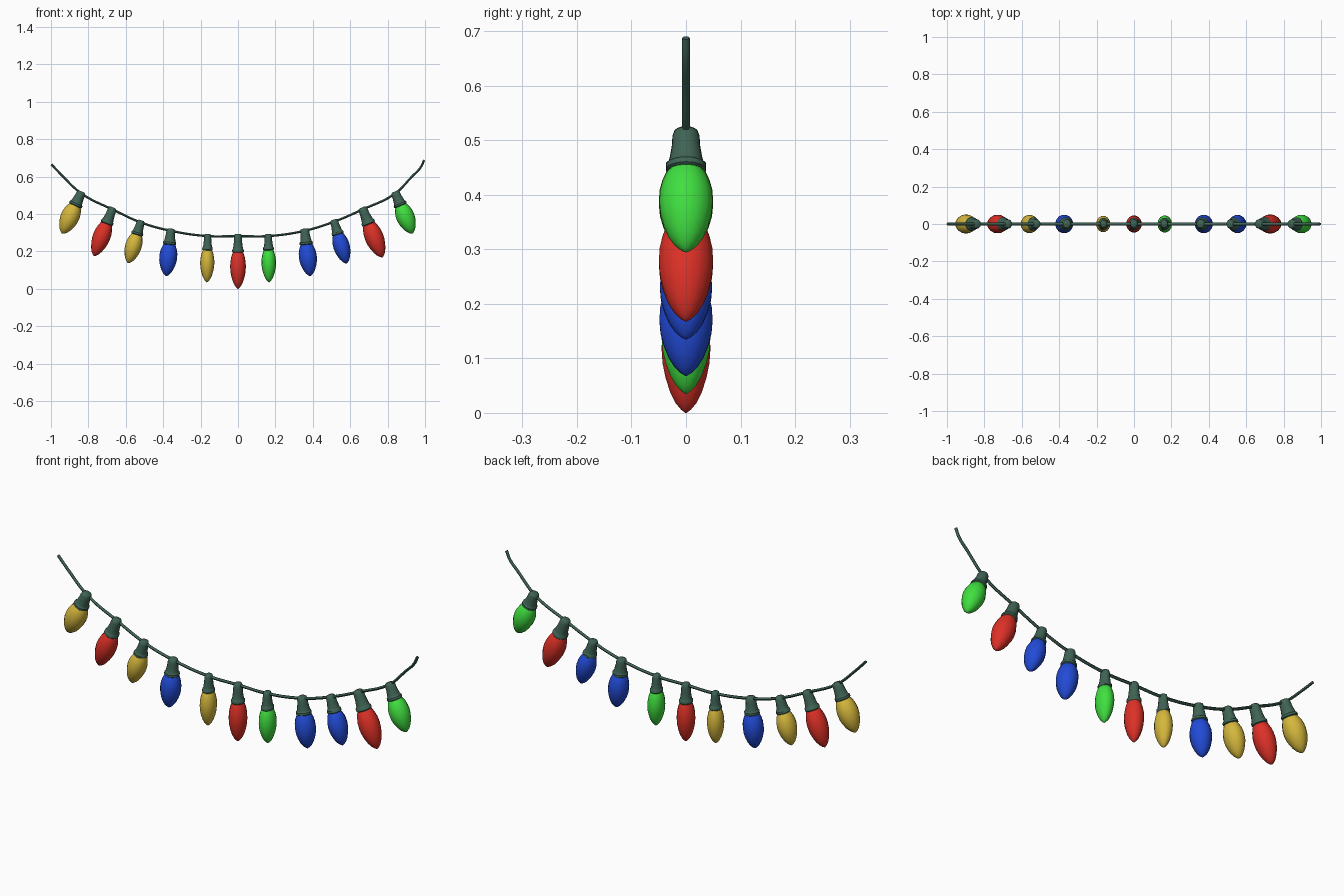
import bpy
import bmesh
import math
from mathutils import Matrix, Vector

cube = bpy.data.objects.get("Cube")
if cube:
    bpy.data.objects.remove(cube)


def material(name, rgb):
    mat = bpy.data.materials.new(name)
    mat.use_nodes = True
    mat.diffuse_color = (*rgb, 1)
    mat.node_tree.nodes["Principled BSDF"].inputs["Base Color"].default_value = (*rgb, 1)
    return mat


MATS = {
    "red": material("red glass", (0.72, 0.03, 0.02)),
    "yellow": material("yellow glass", (0.66, 0.47, 0.045)),
    "blue": material("blue glass", (0.016, 0.07, 0.68)),
    "green": material("green glass", (0.05, 0.74, 0.05)),
    "cord": material("dark green plastic", (0.05, 0.125, 0.088)),
}


def lathe(name, profile, mat, top, tip, wide, deep, sides=14):
    """Turn a (radius, distance) profile around the line from top to tip."""
    axis = tip - top
    bm = bmesh.new()
    rings = []
    for r, t in profile:
        rings.append([bm.verts.new((r * wide * math.cos(a), r * deep * math.sin(a), -t * axis.length))
                      for a in (math.tau * i / sides for i in range(sides))])
    for a, b in zip(rings, rings[1:]):
        for i in range(sides):
            j = (i + 1) % sides
            bm.faces.new((a[i], b[i], b[j], a[j]))
    bm.faces.new(rings[0])
    bm.faces.new(rings[-1][::-1])
    bmesh.ops.recalc_face_normals(bm, faces=bm.faces)
    mesh = bpy.data.meshes.new(name)
    bm.to_mesh(mesh)
    bm.free()
    obj = bpy.data.objects.new(name, mesh)
    bpy.context.collection.objects.link(obj)
    mesh.materials.append(mat)
    tilt = math.atan2(-axis.x, -axis.z)
    obj.matrix_world = Matrix.Translation(top) @ Matrix.Rotation(tilt, 4, "Y")
    smooth(obj, 45)


def smooth(obj, angle):
    bpy.ops.object.select_all(action="DESELECT")
    obj.select_set(True)
    bpy.context.view_layer.objects.active = obj
    bpy.ops.object.shade_smooth_by_angle(angle=math.radians(angle))


# Radius relative to the bulb, distance relative to the whole lamp
SOCKET = [(0.3, 0), (0.42, 0.015), (0.5, 0.06), (0.52, 0.14), (0.61, 0.25),
          (0.64, 0.27), (0.73, 0.285), (0.74, 0.325), (0.62, 0.345)]
BULB = [(0.55, 0.31), (0.72, 0.36), (0.87, 0.43), (0.97, 0.51), (1, 0.6), (0.96, 0.69),
        (0.84, 0.78), (0.65, 0.87), (0.42, 0.94), (0.2, 0.98), (0.03, 1)]

# Colour, top x and z, tip x and z, half width, half depth
LAMPS = [
    ("yellow", -0.835, 0.52, -0.94, 0.295, 0.05, 0.051),
    ("red", -0.668, 0.435, -0.77, 0.175, 0.047, 0.05),
    ("yellow", -0.517, 0.366, -0.587, 0.137, 0.044, 0.049),
    ("blue", -0.358, 0.322, -0.383, 0.068, 0.048, 0.05),
    ("yellow", -0.162, 0.294, -0.166, 0.035, 0.038, 0.044),
    ("red", 0, 0.294, 0, 0, 0.042, 0.046),
    ("green", 0.162, 0.294, 0.166, 0.035, 0.039, 0.046),
    ("blue", 0.355, 0.322, 0.386, 0.068, 0.048, 0.05),
    ("blue", 0.511, 0.37, 0.581, 0.135, 0.044, 0.049),
    ("red", 0.663, 0.435, 0.772, 0.168, 0.05, 0.051),
    ("green", 0.838, 0.52, 0.933, 0.295, 0.049, 0.05),
]
for n, (colour, x, z, tip_x, tip_z, wide, deep) in enumerate(LAMPS, 1):
    top, tip = Vector((x, 0, z)), Vector((tip_x, 0, tip_z))
    lathe(f"socket_{n}", SOCKET, MATS["cord"], top, tip, wide, deep)
    lathe(f"bulb_{n}", BULB, MATS[colour], top, tip, wide, deep)

# Hanging cord through the socket tops
path = [(-0.997, 0.665), (-0.94, 0.605)]
path += [(x, z - 0.012) for _, x, z, *_ in LAMPS]
path += [(0.93, 0.6), (0.977, 0.65), (0.995, 0.688)]
curve = bpy.data.curves.new("cord", "CURVE")
curve.dimensions = "3D"
curve.bevel_depth = 0.007
curve.bevel_resolution = 1
curve.resolution_u = 5
curve.use_fill_caps = True
spline = curve.splines.new("BEZIER")
spline.bezier_points.add(len(path) - 1)
for point, (x, z) in zip(spline.bezier_points, path):
    point.co = (x, 0, z)
    point.handle_left_type = point.handle_right_type = "AUTO"
curve.materials.append(MATS["cord"])
cord = bpy.data.objects.new("cord", curve)
bpy.context.collection.objects.link(cord)
bpy.ops.object.select_all(action="DESELECT")
cord.select_set(True)
bpy.context.view_layer.objects.active = cord
bpy.ops.object.convert(target="MESH")
smooth(bpy.context.view_layer.objects.active, 60)
